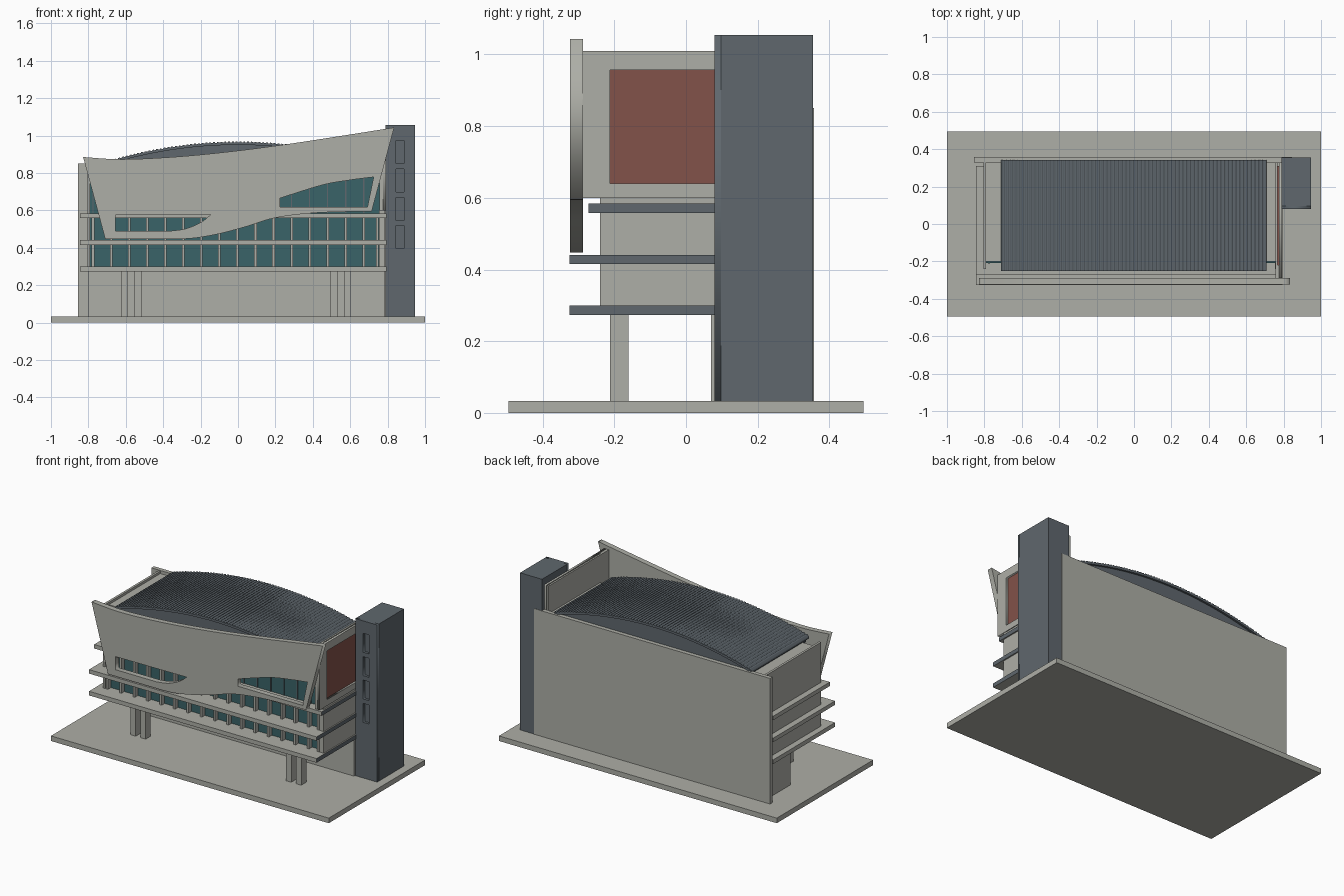
import bpy, bmesh, math
from mathutils import Matrix

if "Cube" in bpy.data.objects:
    bpy.data.objects.remove(bpy.data.objects["Cube"])


def material(name, rgb):
    m = bpy.data.materials.new(name)
    m.diffuse_color = (*rgb, 1)
    m.use_nodes = True
    m.node_tree.nodes["Principled BSDF"].inputs["Base Color"].default_value = m.diffuse_color
    return m


CONCRETE = material("concrete", (0.42, 0.425, 0.385))
SLATE = material("slate", (0.115, 0.137, 0.155))
GLASS = material("teal_glass", (0.042, 0.127, 0.138))
RED = material("red_cladding", (0.225, 0.085, 0.068))


def boxes(name, mat, *spans):
    """One object made of boxes given as (x0, x1, y0, y1, z0, z1)."""
    bm = bmesh.new()
    for x0, x1, y0, y1, z0, z1 in spans:
        mtx = Matrix.Translation(((x0 + x1) / 2, (y0 + y1) / 2, (z0 + z1) / 2)) \
            @ Matrix.Diagonal((x1 - x0, y1 - y0, z1 - z0, 1))
        bmesh.ops.create_cube(bm, size=1, matrix=mtx)
    me = bpy.data.meshes.new(name)
    bm.to_mesh(me)
    bm.free()
    me.materials.append(mat)
    ob = bpy.data.objects.new(name, me)
    bpy.context.collection.objects.link(ob)
    return ob


FRONT = Matrix(((1, 0, 0), (0, 0, -1), (0, 1, 0))).to_4x4()   # drawn in x, z
SIDE = Matrix(((0, 0, 1), (1, 0, 0), (0, 1, 0))).to_4x4()     # drawn in y, z


def sheet(name, mat, plane, lo, hi, *outlines):
    """Flat outline with holes, thickened from lo to hi across its plane."""
    cu = bpy.data.curves.new(name, 'CURVE')
    cu.dimensions = '2D'
    cu.fill_mode = 'BOTH'
    cu.extrude = (hi - lo) / 2
    for pts in outlines:
        sp = cu.splines.new('POLY')
        sp.points.add(len(pts) - 1)
        for p, (u, v) in zip(sp.points, pts):
            p.co = (u, v, 0, 1)
        sp.use_cyclic_u = True
    tmp = bpy.data.objects.new(name + "_outline", cu)
    bpy.context.collection.objects.link(tmp)
    dg = bpy.context.evaluated_depsgraph_get()
    me = bpy.data.meshes.new_from_object(tmp.evaluated_get(dg))
    bpy.data.objects.remove(tmp)
    mid = (lo + hi) / 2
    shift = (0, mid, 0) if plane is FRONT else (mid, 0, 0)
    me.transform(Matrix.Translation(shift) @ plane)
    bm = bmesh.new()
    bm.from_mesh(me)
    bmesh.ops.remove_doubles(bm, verts=bm.verts, dist=1e-5)
    bmesh.ops.recalc_face_normals(bm, faces=bm.faces)
    bm.to_mesh(me)
    bm.free()
    me.materials.clear()
    me.materials.append(mat)
    ob = bpy.data.objects.new(name, me)
    bpy.context.collection.objects.link(ob)
    return ob


def rect(u0, u1, v0, v1):
    return [(u0, v0), (u1, v0), (u1, v1), (u0, v1)]


def smooth(pts, n=6):
    """Catmull-Rom curve through the points."""
    p = [pts[0]] + pts + [pts[-1]]
    out = []
    for i in range(1, len(p) - 2):
        a, b, c, d = p[i - 1:i + 3]
        for k in range(n):
            t = k / n
            out.append(tuple(0.5 * (2 * b[j] + (c[j] - a[j]) * t
                       + (2 * a[j] - 5 * b[j] + 4 * c[j] - d[j]) * t * t
                       + (3 * b[j] - a[j] - 3 * c[j] + d[j]) * t ** 3) for j in (0, 1)))
    return out + [pts[-1]]


# Ground plinth, back wall and ground-floor block
boxes("plinth", CONCRETE, (-1, 1, -0.495, 0.495, 0, 0.033))
boxes("back_wall", CONCRETE, (-0.855, 0.845, 0.33, 0.357, 0.033, 0.85))
boxes("ground_block", CONCRETE, (-0.8, 0.785, 0.07, 0.33, 0.033, 0.275))

# Paired columns under the overhang
boxes("columns", CONCRETE, *[(x, x + 0.037, -0.212, -0.16, 0.033, 0.275)
                             for x in (-0.625, -0.553, 0.495, 0.567)])

# Upper floors: core, side walls and glazed front
boxes("core", CONCRETE, (-0.795, 0.76, -0.2, 0.33, 0.285, 0.83))
boxes("left_wall", CONCRETE, (-0.805, -0.79, -0.24, 0.33, 0.285, 0.845))
boxes("right_wall", CONCRETE, (0.755, 0.785, -0.24, 0.33, 0.285, 0.6))
boxes("front_glass", GLASS, (-0.79, 0.757, -0.209, -0.2, 0.3, 0.82))
xs = [-0.775 + 0.0965 * i for i in range(17)]
boxes("mullions", CONCRETE, *[(x - 0.007, x + 0.007, -0.24, -0.209, z0, z1)
                              for x in xs[:16] + [0.745] for z0, z1 in ((0.3, 0.415), (0.44, 0.56))])
boxes("upper_mullions", SLATE, *[(x - 0.003, x + 0.003, -0.215, -0.209, 0.585, 0.82)
                                 for x in xs[:16]])

# Floor slabs, with slate ends on the right
for name, y0, z0, z1 in (("lower_slab", -0.325, 0.273, 0.3),
                         ("middle_slab", -0.325, 0.415, 0.441),
                         ("upper_slab", -0.272, 0.558, 0.584)):
    slab = boxes(name, CONCRETE, (-0.845, 0.793, y0, 0.31, z0, z1))
    slab.data.materials.append(SLATE)
    for f in slab.data.polygons:
        if f.normal.x > 0.9:
            f.material_index = 1

# Tall right parapet wall with a recessed red panel
sheet("right_frame", CONCRETE, SIDE, 0.775, 0.79,
      rect(-0.289, 0.33, 0.6, 1.01), rect(-0.212, 0.3, 0.64, 0.957))
boxes("red_panel", RED, (0.768, 0.777, -0.22, 0.31, 0.63, 0.965))
boxes("right_parapet", CONCRETE, (0.757, 0.7685, -0.289, 0.33, 0.6, 1.01),
      (0.7685, 0.775, -0.289, -0.22, 0.6, 1.01))

# Sweeping front screen with two openings
top = smooth([(-0.828, 0.885), (-0.62, 0.873), (-0.35, 0.885), (-0.08, 0.91),
              (0.2, 0.945), (0.5, 0.99), (0.835, 1.043)])
bottom = smooth([(0.715, 0.595), (0.42, 0.587), (0.2, 0.56), (0.05, 0.515),
                 (-0.1, 0.475), (-0.25, 0.45), (-0.4, 0.447)])
right_opening = smooth([(0.725, 0.778), (0.6, 0.762), (0.45, 0.735), (0.225, 0.665)]) \
    + [(0.225, 0.618), (0.692, 0.618)]
left_opening = [(-0.655, 0.49), (-0.655, 0.575)] \
    + smooth([(-0.145, 0.578), (-0.2, 0.535), (-0.28, 0.502), (-0.36, 0.49)])
sheet("front_screen", CONCRETE, FRONT, -0.323, -0.288,
      top + bottom + [(-0.71, 0.447)], right_opening, left_opening)


# Arched roof: ribbed deck over a plain gable body
def arch(x, drop=0.0):
    return 0.968 - drop - 0.108 * (x / 0.71) ** 2


RIBS = 70
deck = []
for i in range(RIBS):
    a = -0.712 + 1.42 * i / RIBS
    w = 1.42 / RIBS
    deck += [(a, arch(a, 0.004)), (a + w * 0.5, arch(a + w * 0.5, 0.004)),
             (a + w * 0.5, arch(a + w * 0.5)), (a + w, arch(a + w))]
under = [(0.708 - 1.42 * i / 40, arch(0.708 - 1.42 * i / 40, 0.018)) for i in range(41)]
sheet("roof_deck", SLATE, FRONT, -0.25, 0.343, deck + under)
gable = [(-0.7 + 1.4 * i / 40, arch(-0.7 + 1.4 * i / 40, 0.016)) for i in range(41)]
sheet("roof_body", SLATE, FRONT, -0.235, 0.33, [(0.7, 0.82), (-0.7, 0.82)] + gable)

# Stair tower with recessed slot windows
boxes("tower", SLATE, (0.788, 0.946, 0.097, 0.355, 0.033, 1.055))
sheet("tower_front", SLATE, FRONT, 0.08, 0.097, rect(0.788, 0.946, 0.033, 1.055),
      *[rect(0.845, 0.888, z, z + 0.123) for z in (0.395, 0.547, 0.699, 0.851)])
